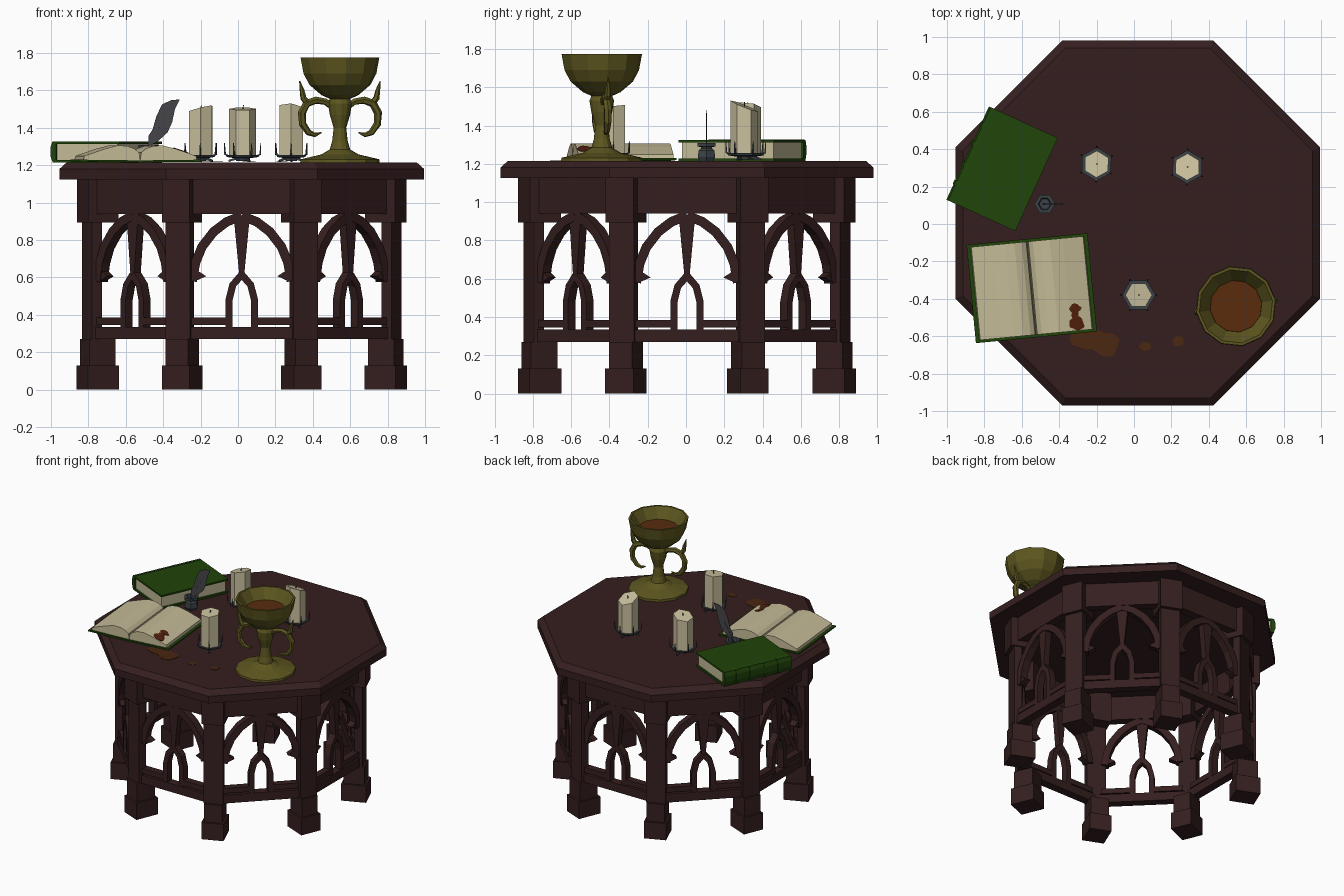
import bpy, bmesh, math, random
from mathutils import Matrix, Vector

if "Cube" in bpy.data.objects:
    bpy.data.objects.remove(bpy.data.objects["Cube"])
random.seed(4)

def material(name, r, g, b):
    m = bpy.data.materials.new(name)
    m.diffuse_color = (r, g, b, 1)
    m.use_nodes = True
    m.node_tree.nodes["Principled BSDF"].inputs["Base Color"].default_value = m.diffuse_color
    return m

WOOD = material("dark_wood", .036, .0135, .0135)
GREEN = material("green_cover", .014, .058, .003)
PAPER = material("paper", .56, .50, .31)
WAX = material("candle_wax", .59, .53, .34)
GOLD = material("old_gold", .11, .095, .014)
IRON = material("dark_iron", .045, .055, .065)
WINE = material("brown_wine", .10, .025, .004)
SPILL = material("table_spill", .07, .02, .005)
FEATHER = material("grey_feather", .06, .06, .068)
STAIN = material("page_stain", .09, .016, .005)
TOP = 1.216
T = Matrix.Translation

def rz(deg):
    return Matrix.Rotation(math.radians(deg), 4, 'Z')

def add(name, verts, faces, mat, mx=Matrix()):
    me = bpy.data.meshes.new(name)
    me.from_pydata([mx @ Vector(v) for v in verts], [], faces)
    bm = bmesh.new()
    bm.from_mesh(me)
    bmesh.ops.recalc_face_normals(bm, faces=bm.faces)
    bm.to_mesh(me)
    bm.free()
    me.materials.append(mat)
    ob = bpy.data.objects.new(name, me)
    bpy.context.collection.objects.link(ob)
    return ob

def prism(name, poly, y0, y1, mat, mx=Matrix()):
    """Extrude an xz polygon along y."""
    n = len(poly)
    v = [(x, y, z) for y in (y0, y1) for x, z in poly]
    f = [tuple(range(n)), tuple(range(n, 2 * n))]
    f += [(i, (i + 1) % n, n + (i + 1) % n, n + i) for i in range(n)]
    return add(name, v, f, mat, mx)

def box(name, x0, x1, y0, y1, z0, z1, mat, mx=Matrix()):
    return prism(name, [(x0, z0), (x1, z0), (x1, z1), (x0, z1)], y0, y1, mat, mx)

def band(name, path, w, y0, y1, mat, mx):
    """Flat bar following an xz path."""
    a, b = [], []
    for i, p in enumerate(path):
        d = Vector(path[min(i + 1, len(path) - 1)]) - Vector(path[max(i - 1, 0)])
        n = Vector((-d.y, d.x)).normalized() * w / 2
        a.append(Vector(p) + n)
        b.append(Vector(p) - n)
    return prism(name, [tuple(p) for p in a + b[::-1]], y0, y1, mat, mx)

def lathe(name, prof, n, mat, mx=Matrix(), turn=0.0):
    v = [(r * math.cos(2 * math.pi * i / n + turn), r * math.sin(2 * math.pi * i / n + turn), z)
         for r, z in prof for i in range(n)]
    f = [(j * n + i, j * n + (i + 1) % n, (j + 1) * n + (i + 1) % n, (j + 1) * n + i)
         for j in range(len(prof) - 1) for i in range(n)]
    f += [tuple(range(n)), tuple(range(len(v) - n, len(v)))]
    return add(name, v, f, mat, mx)

def tube(name, pts, mat, mx=Matrix(), n=6):
    """Tapered tube through (x, y, z, radius) points."""
    v, side = [], None
    for i, p in enumerate(pts):
        d = (Vector(pts[min(i + 1, len(pts) - 1)][:3]) - Vector(pts[max(i - 1, 0)][:3])).normalized()
        side = d.orthogonal().normalized() if side is None else (side - d * side.dot(d)).normalized()
        up = d.cross(side)
        v += [Vector(p[:3]) + p[3] * (side * math.cos(2 * math.pi * k / n) + up * math.sin(2 * math.pi * k / n))
              for k in range(n)]
    f = [(j * n + i, j * n + (i + 1) % n, (j + 1) * n + (i + 1) % n, (j + 1) * n + i)
         for j in range(len(pts) - 1) for i in range(n)]
    f += [tuple(range(n)), tuple(range(len(v) - n, len(v)))]
    return add(name, v, f, mat, mx)

# Octagonal table top with bevelled rim
C = T((.02, .005, 0))
k = 1 / math.cos(math.pi / 8)
lathe("table_top", [(.975 * k, 1.125), (.975 * k, 1.18), (.935 * k, TOP)], 8, WOOD, C, math.pi / 8)

# Corner posts and pierced arch panels, repeated eight times
AP = .803
big = [(.265, .58), (.247, .68), (.212, .765), (.15, .845), (.08, .898), (0, .93)]
small = [(.068, .30), (.068, .48), (.048, .56), (0, .615)]
for s in range(8):
    M = C @ rz(45 * s + 22.5) @ T((0, -.833, 0))
    for nm, hw, y0, y1, z0, z1 in (("foot", .08, -.09, .09, 0, .13), ("foot_upper", .066, -.075, .075, .13, .27),
                                   ("post", .07, -.062, -.005, .27, .9), ("post_cap", .08, -.088, .088, .895, 1.13)):
        box(nm, -hw, hw, y0, y1, z0, z1, WOOD, M)
    P = C @ rz(45 * s) @ T((0, -AP, 0))
    box("apron", -.31, .31, -.032, .032, .94, 1.13, WOOD, P)
    box("bottom_rail", -.31, .31, -.032, .032, .27, .335, WOOD, P)
    prism("mullion", [(-.042, .915), (-.012, .60), (.012, .60), (.042, .915)], -.025, .025, WOOD, P)
    for m in (-1, 1):
        flip = lambda pts: [(m * x, z) for x, z in pts]
        band("large_arch", flip(big), .05, -.03, .03, WOOD, P)
        band("small_arch", flip(small), .038, -.027, .027, WOOD, P)
        prism("arch_cusp", flip([(.25, .645), (.19, .607), (.25, .58)]), -.025, .025, WOOD, P)
        box("middle_rail", *sorted((m * .06, m * .29)), -.027, .027, .345, .385, WOOD, P)

# Goblet with liquid and two curled handles
G = T((.545, -.44, 0)) @ rz(9)
lathe("goblet", [(.215, TOP), (.213, 1.232), (.10, 1.258), (.055, 1.285), (.042, 1.33), (.034, 1.40),
                 (.055, 1.47), (.065, 1.53), (.055, 1.555), (.10, 1.575), (.165, 1.63), (.197, 1.69),
                 (.213, 1.775), (.198, 1.775), (.14, 1.69)], 12, GOLD, G)
lathe("goblet_liquid", [(.14, 1.692), (.139, 1.698)], 12, WINE, G)
for m in (-1, 1):
    tube("handle", [(m * x, 0, z, r) for x, z, r in (
        (.05, 1.52, .018), (.08, 1.54, .018), (.13, 1.548, .02), (.18, 1.53, .022), (.206, 1.48, .022),
        (.202, 1.42, .02), (.17, 1.375, .017), (.135, 1.362, .012), (.10, 1.375, .003))], GOLD, G)
    tube("handle_thorn", [(m * x, 0, z, r) for x, z, r in (
        (.175, 1.53, .018), (.198, 1.56, .017), (.205, 1.60, .013), (.218, 1.65, .003))], GOLD, G)

# Candles in spiked iron holders, tops melted at a slant
for x, y, sx, sy, turn in ((-.2, .32, .25, -.1, .5), (.285, .305, -.1, -.4, .5), (.025, -.38, 0, .1, 0)):
    M = T((x, y, 0))
    can = lathe("candle", [(.072, 1.25), (.072, 1.502)], 6, WAX, M, turn)
    for v in can.data.vertices:
        if v.co.z > 1.4:
            v.co.z += sx * (v.co.x - x) + sy * (v.co.y - y)
    tube("wick", [(x, y, 1.49, .004), (x + .004, y, 1.522, .003)], IRON, n=4)
    lathe("candle_dish", [(.035, 1.222), (.04, 1.238), (.085, 1.244), (.09, 1.256), (.06, 1.256)], 6, IRON, M, turn)
    for i in range(6):
        R = M @ rz(60 * i + math.degrees(turn))
        tube("dish_spike", [(.075, 0, 1.25, .006), (.094, 0, 1.258, .006), (.097, 0, 1.32, .002)], IRON, R, 4)
        if i % 2:
            tube("dish_foot", [(.03, 0, 1.238, .009), (.075, 0, 1.223, .007)], IRON, R, 4)

# Closed book: boards, rounded ribbed spine, page block
B = T((-.70, .293, 0)) @ rz(-24.5)
W, L = .197, .274
box("book_lower_board", -W, W, -L, L, TOP, 1.229, GREEN, B)
box("book_upper_board", -W, W, -L, L, 1.313, 1.326, GREEN, B)
box("book_pages", -W + .01, W - .015, -L + .012, L - .012, 1.229, 1.313, PAPER, B)
spine = [(-.175, TOP), (-.198, 1.222), (-.208, 1.25), (-.208, 1.295), (-.198, 1.324), (-.175, 1.328)]
prism("book_spine", spine, -L, L, GREEN, B)
for y in (-.17, -.06, .06, .17):
    prism("spine_rib", [(x - .005, z) for x, z in spine], y - .012, y + .012, GREEN, B)

# Open book: cover and curved page halves
O = T((-.547, -.343, 0)) @ rz(5.5)
prism("open_cover", [(-.325, TOP + .004), (0, TOP), (.325, TOP + .004), (.325, 1.23), (0, 1.226), (-.325, 1.23)],
      -.264, .264, GREEN, O)
page = [(.006, 1.268), (.03, 1.288), (.07, 1.303), (.12, 1.306), (.19, 1.288), (.30, 1.25)]
for m in (-1, 1):
    prism("open_pages", [(m * x, z) for x, z in [(0, 1.224)] + page + [(.305, 1.228)]], -.25, .25, PAPER, O)

def blob(name, cx, cy, rx, ry, z, slope, mat, mx=Matrix(), n=12):
    """Thin uneven puddle."""
    ring = []
    for i in range(n):
        a, q = 2 * math.pi * i / n, random.uniform(.8, 1.1)
        ring.append((cx + rx * q * math.cos(a), cy + ry * q * math.sin(a)))
    v = [(x, y, z + h + slope * (x - cx)) for h in (0, .003) for x, y in ring]
    f = [tuple(range(n)), tuple(range(n, 2 * n))]
    f += [(i, (i + 1) % n, n + (i + 1) % n, n + i) for i in range(n)]
    add(name, v, f, mat, mx)

# Spills on the table and stain on the page
for x, y, rx, ry in ((-.25, -.615, .09, .06), (-.145, -.645, .07, .062), (-.2, -.62, .07, .06),
                     (.06, -.655, .034, .026), (.235, -.625, .032, .03)):
    blob("table_spill", x, y, rx, ry, TOP + random.uniform(.0005, .001), 0, SPILL)
for x, y, rx, ry in ((.22, -.21, .045, .038), (.222, -.13, .032, .026), (.217, -.165, .02, .035)):
    blob("page_stain", x, y, rx, ry, 1.288 - (x - .19) * .345 + random.uniform(.001, .0015), -.345, STAIN, O)

# Ink pot and feather pen
I = T((-.477, .107, 0))
lathe("ink_pot", [(.042, TOP), (.052, 1.235), (.048, 1.27), (.034, 1.28), (.034, 1.287), (.055, 1.292),
                  (.055, 1.308), (.036, 1.308), (.03, 1.28)], 6, IRON, I)
tube("quill_shaft", [(-.01, 0, 1.28, .004), (.04, 0, 1.38, .003), (.14, 0, 1.53, .001)], FEATHER, I, 4)
prism("quill_feather", [(-.005, 1.30), (.045, 1.325), (.10, 1.375), (.125, 1.43), (.14, 1.50), (.165, 1.552),
                        (.12, 1.548), (.07, 1.525), (.04, 1.46), (.02, 1.39), (.0, 1.36)], -.001, .001, FEATHER, I)
